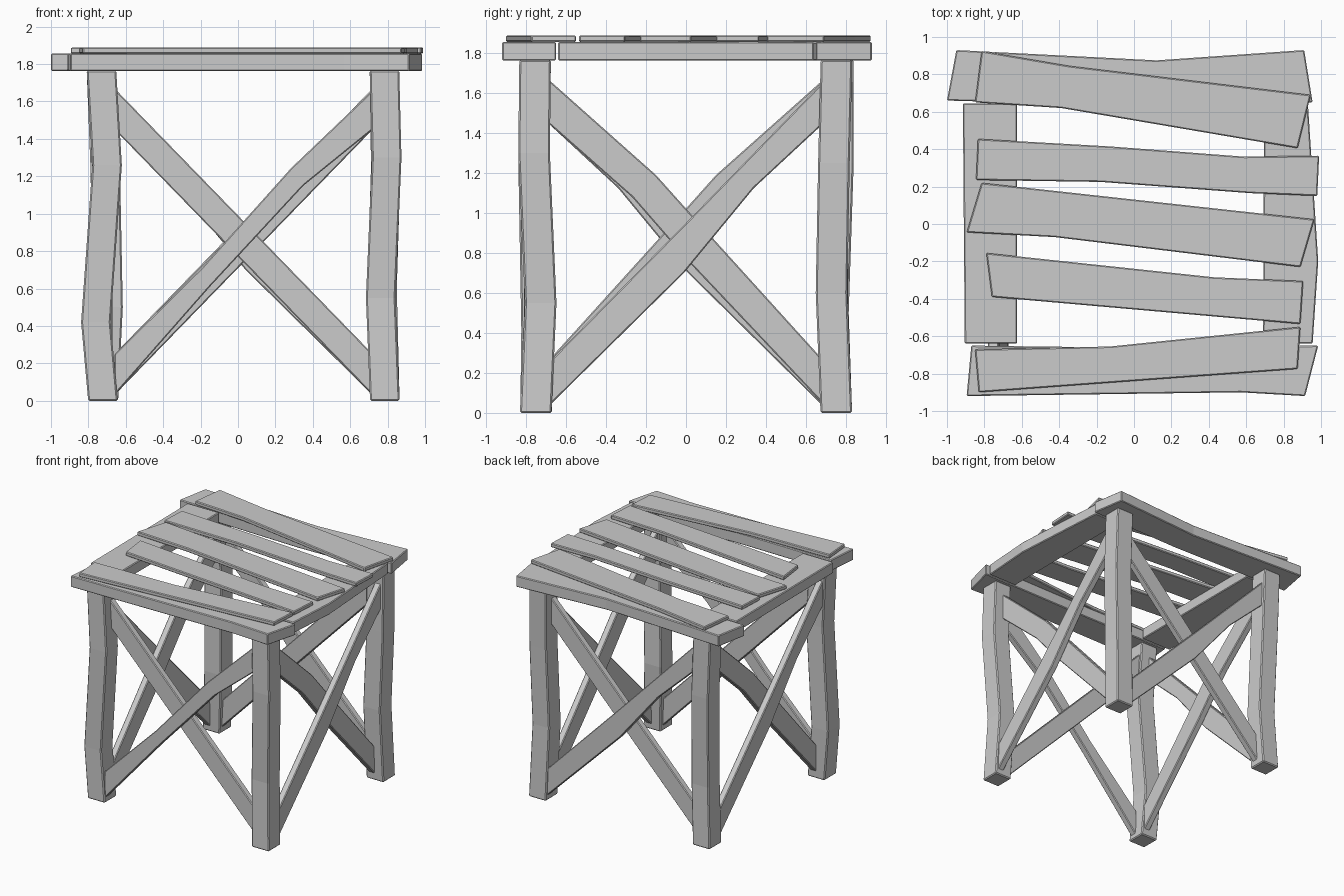
import bpy, bmesh
from mathutils import Matrix, Vector

if "Cube" in bpy.data.objects:
    bpy.data.objects.remove(bpy.data.objects["Cube"])

CX = 0.03  # centre of the leg frame in x


def finish(name, bm, bevel):
    bmesh.ops.recalc_face_normals(bm, faces=bm.faces)
    me = bpy.data.meshes.new(name)
    bm.to_mesh(me)
    bm.free()
    ob = bpy.data.objects.new(name, me)
    bpy.context.collection.objects.link(ob)
    mod = ob.modifiers.new("worn_edges", 'BEVEL')
    mod.width = bevel
    mod.segments = 1
    mod.limit_method = 'ANGLE'
    mod.angle_limit = 0.7
    return ob


def plank(name, outline, z0, z1, bevel=0.006, matrix=None):
    """Extrude a flat outline from z0 to z1, then place it."""
    bm = bmesh.new()
    face = bm.faces.new([bm.verts.new((x, y, z0)) for x, y in outline])
    ext = bmesh.ops.extrude_face_region(bm, geom=[face])
    vs = [v for v in ext['geom'] if isinstance(v, bmesh.types.BMVert)]
    bmesh.ops.translate(bm, verts=vs, vec=(0, 0, z1 - z0))
    if matrix:
        bm.transform(matrix)
    return finish(name, bm, bevel)


def leg(name, path, h=0.079):
    """Square post lofted through (x, y, z) centres."""
    bm = bmesh.new()
    rings = [[bm.verts.new((x + a * h, y + b * h, z))
              for a, b in ((-1, -1), (1, -1), (1, 1), (-1, 1))] for x, y, z in path]
    for r, s in zip(rings, rings[1:]):
        for i in range(4):
            j = (i + 1) % 4
            bm.faces.new((r[i], r[j], s[j], s[i]))
    bm.faces.new(rings[0][::-1])
    bm.faces.new(rings[-1])
    return finish(name, bm, 0.008)


# Crooked legs
leg("front_left_leg", [(-.722, -.75, 0), (-.76, -.745, .42), (-.70, -.76, 1.26), (-.73, -.755, 1.765)])
leg("front_right_leg", [(.785, -.752, 0), (.763, -.727, .55), (.795, -.76, 1.3), (.783, -.755, 1.765)])
leg("back_left_leg", [(-.72, .752, 0), (-.695, .735, .5), (-.71, .76, 1.25), (-.73, .76, 1.765)])
leg("back_right_leg", [(.785, .752, 0), (.77, .728, .6), (.79, .74, 1.25), (.783, .753, 1.765)])

# Top frame rails
ZR = (1.763, 1.856)
plank("back_rail", [(-1, .66), (-.95, .93), (.12, .875), (.91, .93), (.955, .65), (.1, .63)], *ZR)
plank("front_rail", [(-.87, -.65), (-.895, -.92), (.57, -.90), (.915, -.92), (.985, -.65), (-.1, -.66)], *ZR)
plank("left_rail", [(-.915, .645), (-.625, .645), (-.625, -.64), (-.905, -.64)], *ZR)
plank("right_rail", [(.695, .64), (.93, .64), (.985, -.2), (.955, -.64), (.69, -.64)], *ZR)

# Seat slats
slats = [
    [(-.815, .925), (-.345, .845), (.945, .69), (.875, .405), (-.39, .62), (-.85, .65)],
    [(-.835, .455), (-.13, .415), (.59, .36), (.99, .365), (.98, .15), (.62, .165), (-.18, .225), (-.845, .235)],
    [(-.815, .22), (.965, .025), (.89, -.23), (-.425, -.07), (-.895, -.045)],
    [(-.79, -.155), (.43, -.285), (.905, -.305), (.89, -.535), (-.76, -.39)],
    [(-.85, -.67), (-.13, -.655), (.89, -.55), (.875, -.775), (-.83, -.90)],
]
for i, s in enumerate(slats):
    plank(f"seat_slat_{i + 1}", s, 1.856, 1.889)

# Crossed braces: (along, height) outlines as seen from outside each side
rise = [(-.69, .25), (0, .95), (.69, 1.66), (.69, 1.45), (.34, 1.125), (-.01, .70), (-.69, .03)]
rise_bent = [(-.69, .25), (-.22, .715), (.255, 1.245), (.69, 1.66), (.69, 1.45), (.32, 1.15), (-.18, .61), (-.69, .03)]
fall = [(-.69, 1.67), (.69, .25), (.69, .03), (-.69, 1.45)]
fall_bent = [(-.69, 1.67), (-.15, 1.19), (.02, 1.0), (.69, .26), (.69, .04), (0, .77), (-.27, 1.08), (-.69, 1.45)]
sides = [("front", rise_bent, fall), ("right", rise, fall_bent),
         ("back", rise, fall), ("left", rise, fall_bent)]
upright = Matrix(((1, 0, 0, 0), (0, 0, -1, 0), (0, 1, 0, 0), (0, 0, 0, 1)))
for k, (side, outer, inner) in enumerate(sides):
    place = Matrix.Translation((CX, 0, 0)) @ Matrix.Rotation(k * 1.5707963, 4, 'Z') @ upright
    plank(f"{side}_outer_brace", outer, .755, .81, matrix=place)
    plank(f"{side}_inner_brace", inner, .70, .755, matrix=place)
